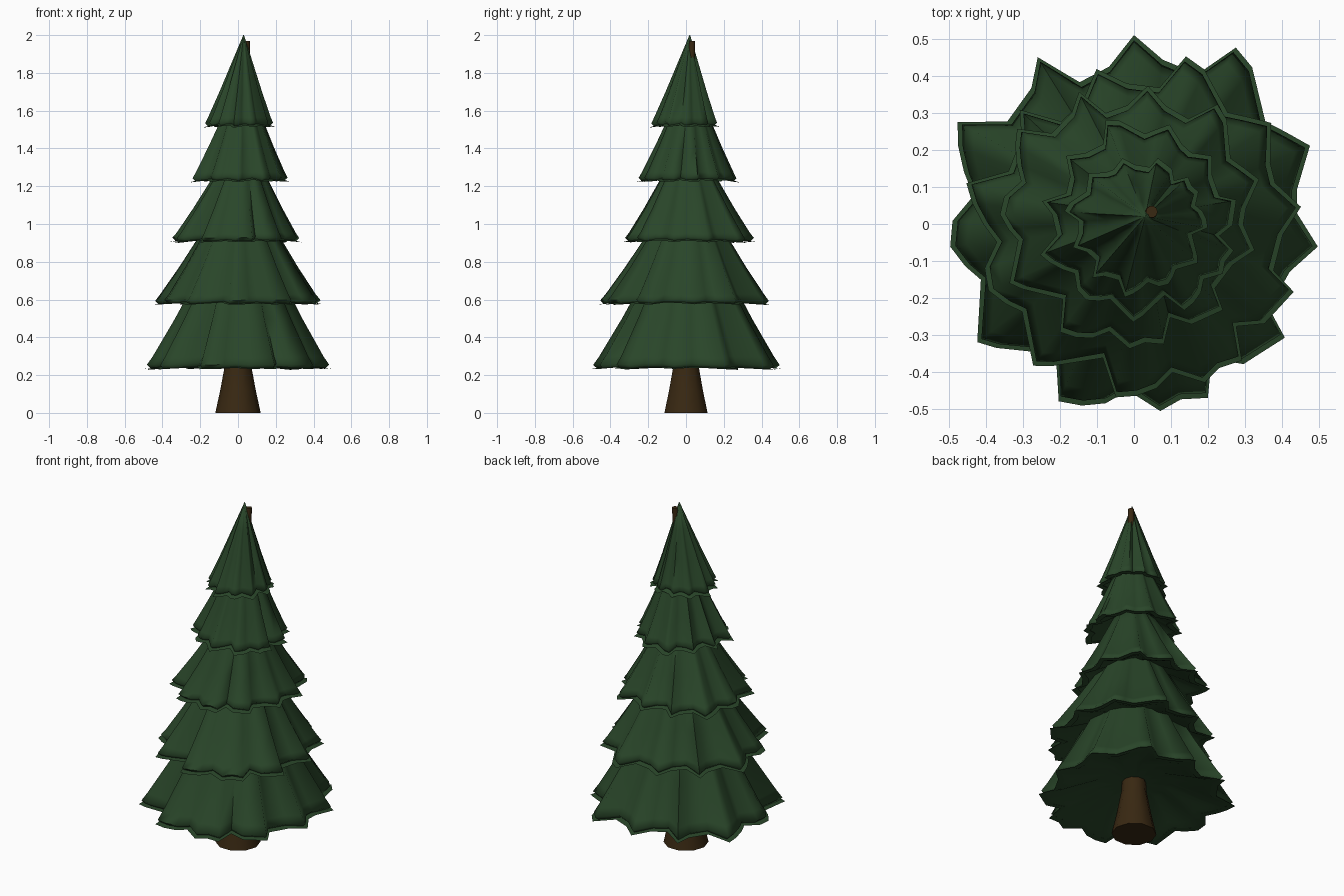
import bpy
import bmesh
from math import cos, sin, radians
from mathutils import Vector

if "Cube" in bpy.data.objects:
    bpy.data.objects.remove(bpy.data.objects["Cube"], do_unlink=True)


def make_material(name, colour):
    mat = bpy.data.materials.new(name)
    mat.use_nodes = True
    mat.diffuse_color = colour
    mat.node_tree.nodes["Principled BSDF"].inputs["Base Color"].default_value = colour
    return mat


needle_green = make_material("needle green", (0.022, 0.06, 0.022, 1))
bark_brown = make_material("bark brown", (0.04, 0.021, 0.006, 1))


def loft(name, rings, material, smooth_angle):
    """Skin a stack of equal-length point rings and cap both ends."""
    bm = bmesh.new()
    loops = [[bm.verts.new(p) for p in ring] for ring in rings]
    count = len(loops[0])
    for lower, upper in zip(loops, loops[1:]):
        for i in range(count):
            j = (i + 1) % count
            bm.faces.new((lower[i], lower[j], upper[j], upper[i]))
    for loop in (loops[0], loops[-1]):
        middle = bm.verts.new(sum((v.co for v in loop), Vector()) / count)
        for i in range(count):
            bm.faces.new((loop[i], loop[(i + 1) % count], middle))
    bmesh.ops.recalc_face_normals(bm, faces=bm.faces)
    mesh = bpy.data.meshes.new(name)
    bm.to_mesh(mesh)
    bm.free()
    obj = bpy.data.objects.new(name, mesh)
    bpy.context.collection.objects.link(obj)
    mesh.materials.append(material)
    bpy.ops.object.select_all(action='DESELECT')
    obj.select_set(True)
    bpy.context.view_layer.objects.active = obj
    bpy.ops.object.shade_smooth_by_angle(angle=radians(smooth_angle))
    return obj


# Ragged skirt outline: angle in degrees, radius in hundredths
OUTLINE = [(4, 44), (12, 45), (24, 52), (31, 48), (38, 45), (53, 53), (60, 55),
           (67, 44), (80, 45), (90, 51), (99, 43), (111, 41), (120, 52),
           (127, 46), (141, 44), (150, 55), (156, 52), (163, 48), (170, 44),
           (179, 49), (187, 50), (194, 47), (200, 44), (217, 53), (222, 50),
           (239, 41), (247, 52), (254, 51), (261, 49), (268, 45), (278, 51),
           (285, 49), (293, 51), (300, 42), (308, 48), (323, 51), (328, 43),
           (343, 44), (353, 50)]


def branch_tier(name, base, top, scale, top_radius, centre, turn, apex):
    """Pleated cone with an undercut hem, a thin lip and a hollow underside."""
    def ring(inset, z, t, droop):
        cx, cy = (c + (a - c) * t for c, a in zip(centre, apex))
        points = []
        for angle, hundredths in OUTLINE:
            rim = hundredths / 100 * scale
            r = (rim - inset) * (1 - t) + top_radius * t
            a = radians(angle + turn)
            lift = droop * (0.55 - hundredths / 100)
            points.append((cx + r * cos(a), cy + r * sin(a), z + lift))
        return points

    hem = base + 0.022
    rings = [ring(0, base + 0.09, 0.75, 0),       # underside
             ring(0.01, base + 0.015, 0.2, 0.1),
             ring(0, base, 0, 0.1),               # lip
             ring(0.034, base + 0.004, 0, 0.1),
             ring(0.014, hem, 0, 0.1)]            # hem edge
    for t in (0.07, 0.35, 0.7, 1):                # pleated slope
        rings.append(ring(0.014 + 0.06 * scale * t * (1 - t), hem + (top - hem) * t, t, 0))
    loft(name, rings, needle_green, 80)


# Branch tiers from the ground up
branch_tier("bottom_branches", 0.228, 0.95, 1.0, 0.10, (0, 0), 0, (0.01, 0.01))
branch_tier("lower_branches", 0.57, 1.12, 0.88, 0.10, (0.015, -0.015), 15, (0.01, 0.01))
branch_tier("middle_branches", 0.9, 1.38, 0.70, 0.07, (-0.012, 0.02), -8, (0.02, 0.015))
branch_tier("upper_branches", 1.22, 1.72, 0.52, 0.04, (0.017, 0.01), 49, (0.025, 0.02))
branch_tier("crown_branches", 1.51, 2.0, 0.365, 0.002, (0.01, 0), 110, (0.03, 0.02))


# Trunk: flared foot, leaning to a thin tip beside the crown
def trunk_ring(x, y, z, radius, sides=10):
    return [(x + radius * cos(radians(360 * i / sides)),
             y + radius * sin(radians(360 * i / sides)), z) for i in range(sides)]


loft("trunk", [trunk_ring(0, 0, 0, 0.12),
               trunk_ring(0, 0, 0.12, 0.094),
               trunk_ring(0, 0, 0.26, 0.068),
               trunk_ring(0, 0, 0.4, 0.06),
               trunk_ring(0.02, 0.01, 1.2, 0.035),
               trunk_ring(0.048, 0.033, 1.97, 0.016)], bark_brown, 50)
